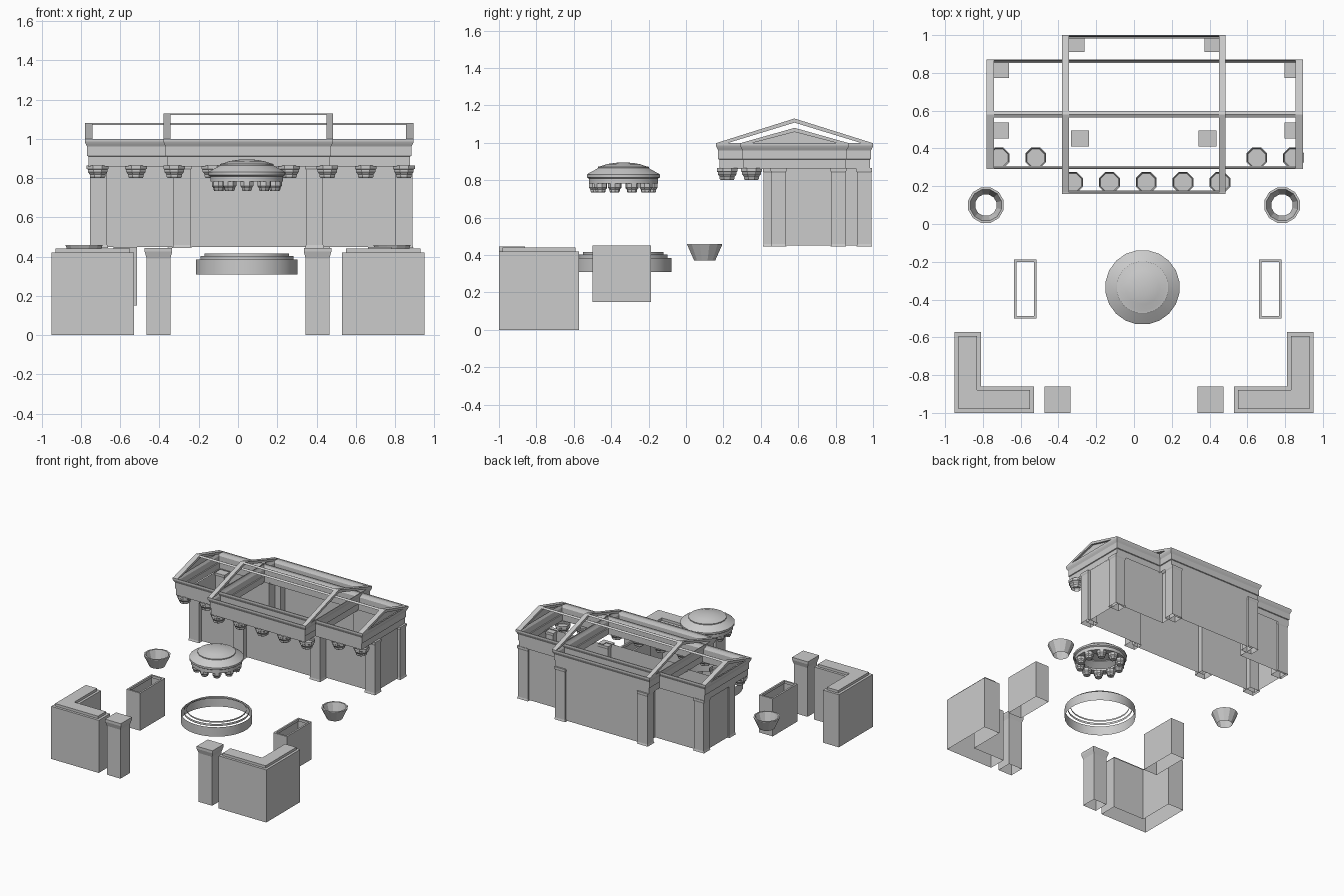
import bpy, bmesh, math

if "Cube" in bpy.data.objects:
    bpy.data.objects.remove(bpy.data.objects["Cube"])


def mesh_object(name, verts, faces):
    me = bpy.data.meshes.new(name)
    me.from_pydata(verts, [], faces)
    bm = bmesh.new()
    bm.from_mesh(me)
    bmesh.ops.recalc_face_normals(bm, faces=bm.faces)
    bm.to_mesh(me)
    bm.free()
    ob = bpy.data.objects.new(name, me)
    bpy.context.collection.objects.link(ob)
    return ob


def sweep(name, plan, profile, cap=False):
    """Carry (offset, z) points round a closed, anticlockwise, right-angled plan."""
    n, m = len(plan), len(profile)
    verts, faces = [], []
    for off, z in profile:
        for i in range(n):
            (ax, ay), (bx, by), (cx, cy) = plan[i - 1], plan[i], plan[(i + 1) % n]
            l1, l2 = math.hypot(bx - ax, by - ay), math.hypot(cx - bx, cy - by)
            nx = (by - ay) / l1 + (cy - by) / l2
            ny = -(bx - ax) / l1 - (cx - bx) / l2
            verts.append((bx + nx * off, by + ny * off, z))
    for j in range(m - 1):
        a, b = j * n, (j + 1) * n
        for i in range(n):
            k = (i + 1) % n
            faces.append((a + i, a + k, b + k, b + i))
    if cap:
        faces.append(tuple(range((m - 1) * n, m * n)))
    return mesh_object(name, verts, faces)


def rect(x0, x1, y0, y1):
    return [(x0, y0), (x1, y0), (x1, y1), (x0, y1)]


def lathe(name, x, y, profile, n, cap=False, turn=0.0, smooth=False):
    verts, faces = [], []
    for r, z in profile:
        for i in range(n):
            a = turn + math.tau * (i + 0.5) / n
            verts.append((x + r * math.cos(a), y + r * math.sin(a), z))
    for j in range(len(profile) - 1):
        for i in range(n):
            k = (i + 1) % n
            faces.append((j * n + i, j * n + k, j * n + n + k, j * n + n + i))
    if cap:
        faces.append(tuple(range(len(verts) - n, len(verts))))
    ob = mesh_object(name, verts, faces)
    if smooth:
        bpy.ops.object.select_all(action='DESELECT')
        ob.select_set(True)
        bpy.context.view_layer.objects.active = ob
        bpy.ops.object.shade_smooth_by_angle(angle=math.radians(25))
    return ob


def prism_x(name, outline, x0, x1):
    n = len(outline)
    verts = [(x, y, z) for x in (x0, x1) for y, z in outline]
    faces = [tuple(range(n)), tuple(range(n, 2 * n))]
    faces += [(i, (i + 1) % n, n + (i + 1) % n, n + i) for i in range(n)]
    return mesh_object(name, verts, faces)


# Temple walls: thin shell following the cross-shaped plan
wall_plan = [(-.745, .49), (-.285, .49), (-.285, .45), (.39, .45), (.39, .49),
             (.865, .49), (.865, .84), (.43, .84), (.43, .975), (-.315, .975),
             (-.315, .84), (-.745, .84)]
sweep("temple_walls", wall_plan, [(0, .45), (0, .87)])

# Pilasters with slightly flared foot and head
pil = [(.004, .445), (0, .46), (0, .84), (.004, .85), (.004, .865)]
for x, y in [(-.71, .495), (.845, .495), (-.71, .815), (.845, .815),
             (-.285, .453), (.39, .453), (-.31, .953), (.42, .953)]:
    sweep("pilaster", rect(x - .044, x + .044, y - .038, y + .038), pil, cap=True)

# Entablatures: two crossing moulded bands, open on top
band = [(0, .86), (0, .91), (.006, .913), (.006, .96), (.014, .975), (.018, .985),
        (.018, 1.0), (.012, 1.0)]
sweep("wing_entablature", rect(-.762, .877, .308, .853), band)
sweep("centre_entablature", rect(-.362, .467, .178, .983), band)


# Gable rakes, end panels and ridge caps
def rake(name, x0, x1, y0, y1, top):
    c, t = (y0 + y1) / 2, .022
    prism_x(name, [(y0, .998), (c, top), (y1, .998), (y1 - .06, .998),
                   (c, top - t), (y0 + .06, .998)], x0, x1)


def ridge(x0, x1, top):
    c = .58
    prism_x("ridge_cap", [(c - .017, top - .009), (c, top), (c + .017, top - .009),
                          (c, top - .006)], x0, x1)


rake("wing_rake_left", -.78, -.74, .29, .871, 1.08)
rake("wing_rake_right", .855, .895, .29, .871, 1.08)
rake("centre_rake_left", -.38, -.345, .16, 1.0, 1.13)
rake("centre_rake_right", .45, .485, .16, 1.0, 1.13)
for x in (-.764, .871):
    prism_x("gable_panel", [(.32, .995), (.58, 1.07), (.84, .995)], x, x + .008)
ridge(-.74, .855, 1.08)
ridge(-.345, .45, 1.13)

# Octagonal column capitals
for i in range(9):
    x = -.715 + .195 * i
    y = .22 if 2 <= i <= 6 else .35
    lathe("column_capital", x, y,
          [(.037, .80), (.043, .808), (.043, .818), (.054, .832), (.054, .843),
           (.06, .847), (.06, .865)], 8)
    lathe("capital_core", x, y, [(.04, .815), (.051, .835)], 8, cap=True)

# Domed pavilion roof
DX, DY = .045, -.335
lathe("dome", DX, DY,
      [(.13, .80), (.13, .782), (.187, .782), (.187, .808), (.198, .815), (.198, .83),
       (.19, .836), (.145, .86), (.138, .865), (.138, .872), (.125, .874), (.09, .886),
       (.045, .893), (.012, .895)], 20, cap=True, smooth=True)
for i in range(10):
    a = math.tau * (i + .5) / 10
    lathe("dome_capital", DX + .15 * math.cos(a), DY + .15 * math.sin(a),
          [(.001, .735), (.024, .735), (.028, .743), (.028, .75), (.036, .76),
           (.036, .783)], 8, turn=a)

# Pavilion base: stepped risers
for r, z0, z1 in [(.259, .31, .385), (.238, .385, .402), (.217, .402, .415)]:
    lathe("pavilion_step", DX, DY, [(r, z0), (r, z1)], 32, smooth=True)

# Mirrored courtyard pieces
for s in (-1, 1):
    # Bowls
    lathe("bowl", .784 * s, .1,
          [(.058, .37), (.097, .455), (.097, .46), (.085, .46), (.058, .375)], 12)
    # Open planters
    px = -.575 if s < 0 else .722
    sweep("planter", rect(px - .06, px + .06, -.5, -.187),
          [(0, .15), (0, .45), (-.014, .45), (-.014, .43)])
    # Corner walls with a raised coping
    corner = [(-.95, -1), (-.53, -1), (-.53, -.86), (-.81, -.86), (-.81, -.572), (-.95, -.572)]
    if s > 0:
        corner = [(-x, y) for x, y in reversed(corner)]
    sweep("corner_wall", corner,
          [(0, 0), (0, .42), (-.02, .42), (-.02, .44)], cap=True)
    # Gate posts with flared head
    gx = .405 * s
    sweep("gate_post", rect(gx - .06, gx + .06, -.99, -.87),
          [(0, 0), (0, .39), (.01, .425), (.01, .445)], cap=True)
